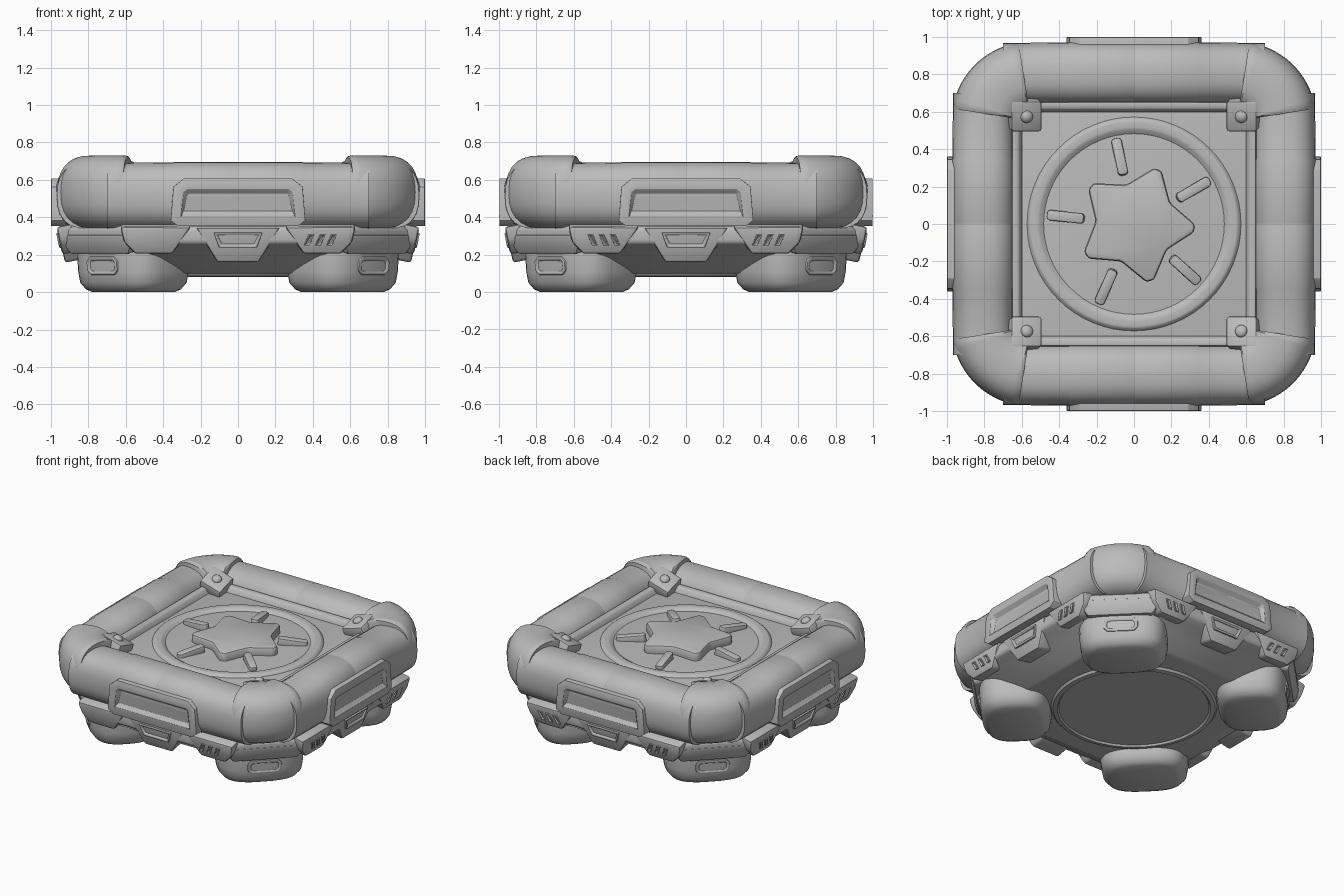
import bpy, bmesh, math
from mathutils import Matrix, Vector

if "Cube" in bpy.data.objects:
    bpy.data.objects.remove(bpy.data.objects["Cube"])

T, R = Matrix.Translation, Matrix.Rotation
grey = bpy.data.materials.new("stone grey")
grey.diffuse_color = (0.5, 0.5, 0.5, 1)
grey.use_nodes = True
grey.node_tree.nodes["Principled BSDF"].inputs["Base Color"].default_value = grey.diffuse_color


def finish(bm, name, mat=Matrix(), bevel=0.0, segs=3, angle=35):
    """Bevel sharp edges, place, shade smooth and link the part."""
    bmesh.ops.recalc_face_normals(bm, faces=bm.faces)
    if bevel:
        edges = [e for e in bm.edges if len(e.link_faces) == 2
                 and e.calc_face_angle(0) > math.radians(25)]
        bmesh.ops.bevel(bm, geom=edges, offset=bevel, segments=segs,
                        profile=0.5, affect='EDGES', clamp_overlap=True)
    bm.transform(mat)
    me = bpy.data.meshes.new(name)
    bm.to_mesh(me)
    bm.free()
    me.shade_smooth()
    me.set_sharp_from_angle(angle=math.radians(angle))
    me.materials.append(grey)
    ob = bpy.data.objects.new(name, me)
    bpy.context.collection.objects.link(ob)
    return ob


def loft(rings, closed=False):
    """Skin a list of point rings, capping the ends unless closed."""
    bm = bmesh.new()
    vs = [[bm.verts.new(p) for p in r] for r in rings]
    n = len(vs[0])
    pairs = list(zip(vs, vs[1:])) + ([(vs[-1], vs[0])] if closed else [])
    for a, b in pairs:
        for i in range(n):
            bm.faces.new((a[i], a[(i + 1) % n], b[(i + 1) % n], b[i]))
    if not closed:
        bm.faces.new(vs[0])
        bm.faces.new(vs[-1])
    return bm


def plate(name, outline, depth, mat, bevel=0.015, inset=0, sink=0, slope=0.012):
    """Extruded outline facing +z (front at z=0), with an optional sunk centre."""
    bm = loft([[(x, y, -depth) for x, y in outline], [(x, y, 0) for x, y in outline]])
    bmesh.ops.recalc_face_normals(bm, faces=bm.faces)
    if inset:
        top = [f for f in bm.faces if f.normal.z > 0.9]
        bmesh.ops.inset_region(bm, faces=top, thickness=inset)
        bmesh.ops.inset_region(bm, faces=top, thickness=slope, depth=-sink)
    return finish(bm, name, mat, bevel, 2)


def rect(w, h, c=0.0):
    """Rectangle outline of half sizes w, h with corners cut by c."""
    return [(-w + c, -h), (w - c, -h), (w, -h + c), (w, h - c),
            (w - c, h), (-w + c, h), (-w, h - c), (-w, -h + c)]


def oval(hw, hh, power, n=28):
    """Squarish oval section."""
    pts = []
    for i in range(n):
        c, s = math.cos(math.tau * i / n), math.sin(math.tau * i / n)
        pts.append((math.copysign(abs(c) ** (2 / power), c) * hw,
                    math.copysign(abs(s) ** (2 / power), s) * hh))
    return pts


def ring(name, levels, outline, bevel=0.008):
    """Closed band: levels are (size, z) around an outline function."""
    return finish(loft([[(x, y, z) for x, y in outline(s)] for s, z in levels], True),
                  name, bevel=bevel, segs=2)


# tapered hull with belt and cut corners
hull = [(0.585, 0.66, 0.10), (0.36, 0.90, 0.31), (0.345, 0.95, 0.37), (0.26, 0.95, 0.38),
        (0.235, 0.90, 0.38), (0.17, 0.80, 0.36), (0.10, 0.68, 0.32)]
finish(loft([[(x, y, z) for x, y in rect(w, w, c)] for z, w, c in hull]),
       "hull", bevel=0.02)

# round plate underneath with raised rim
circle = lambda r: [(r * math.cos(math.tau * i / 64), r * math.sin(math.tau * i / 64))
                    for i in range(64)]
ring("bottom_rim", [(0.56, 0.11), (0.54, 0.085), (0.51, 0.08), (0.49, 0.11)], circle, 0)
finish(loft([[(x, y, z) for x, y in circle(0.5)] for z in (0.092, 0.13)]), "bottom_disc")

# deck: square border and low broad round rim
ring("deck_border", [(0.66, 0.57), (0.65, 0.63), (0.615, 0.62), (0.59, 0.57)],
     lambda s: rect(s, s, 0.06))
ring("deck_circle", [(0.585, 0.57), (0.555, 0.603), (0.51, 0.603), (0.46, 0.57)], circle)

# blunt five-pointed star with rays between its points
star = []
for i in range(5):
    for da, r in ((-4, 0.315), (4, 0.315), (36, 0.215)):
        a = math.radians(-4 + 72 * i + da)
        star.append((0.01 + r * math.cos(a), r * math.sin(a)))
plate("star", star, 0.09, T((0, 0, 0.645)), 0.018)
for k in range(5):
    m = R(math.radians(30 + 72 * k), 4, 'Z') @ T((0.37, 0, 0.622)) @ R(0.12, 4, 'Y')
    plate("star_ray", rect(0.10, 0.028, 0.012), 0.06, m, 0.012)

for k in range(4):
    turn = R(k * math.pi / 2, 4, 'Z')
    side = lambda x, d, z, tilt=0: (turn @ T((x, -d, z)) @ R(math.pi / 2 + tilt, 4, 'X'))
    diag = turn @ R(math.pi / 4, 4, 'Z')     # local -y points out of a corner

    # padded side bumper with a thicker middle sleeve
    rings = []
    for x, s in ((-.70, .985), (-.35, 1), (-.34, 1.02), (-.005, 1.02), (0, 1.012),
                 (.005, 1.02), (.34, 1.02), (.35, 1), (.70, .985)):
        rings.append([(x, -0.805 + u * s, 0.515 + v * s) for u, v in oval(.165, .178, 2.5)])
    finish(loft(rings), "side_bumper", turn)

    # rounded corner bumper
    rings = []
    for i in range(21):
        a = math.radians(9 + 72 * i / 20)
        s = 0.95 if i in (0, 20) else 1
        rings.append([((0.235 + u * s) * math.cos(a) + 0.55, (0.235 + u * s) * math.sin(a) + 0.55,
                       0.533 + v * s) for u, v in oval(.19, .197, 2.5)])
    finish(loft(rings), "corner_bumper", turn, angle=40)

    # side panel with long soft recess
    plate("side_panel", [(-.36, -.10), (-.32, -.13), (.32, -.13), (.36, -.10), (.345, .08),
                         (.29, .125), (-.29, .125), (-.345, .08)], 0.16,
          side(0, 0.998, 0.482), 0.022, 0.06, 0.025, 0.025)

    # lower badge: tapered shield with a slot
    plate("lower_badge", [(-.11, -.1), (.11, -.1), (.225, .09), (-.225, .09)], 0.2,
          side(0, 0.945, 0.255, 0.2), 0.015)
    plate("badge_slot", [(-.10, -.042), (.10, -.042), (.13, .042), (-.13, .042)], 0.04,
          side(0, 0.962, 0.275, 0.2), 0.006, 0.018, 0.02)

    # slanted vent blocks on both sides of the badge
    for sx in (-1, 1):
        block = [(sx * x, y) for x, y in ((-.19, .075), (.19, .075), (.17, -.01),
                                          (.11, -.075), (-.09, -.075))]
        plate("vent_block", block, 0.16, side(sx * 0.44, 0.955, 0.275, 0.2), 0.018)
        if k == 0 and sx < 0:
            continue
        for j in range(3):
            slat = [(-.028, -.03), (.002, -.03), (.028, .03), (-.002, .03)]
            plate("vent_slat", [(sx * x, y) for x, y in slat], 0.03,
                  side(sx * (0.38 + 0.06 * j), 0.964, 0.277, 0.2), 0.005, 0.006, 0.012)

    # stout foot under each corner
    foot = [(0.0, 0.22, 0.17), (0.015, 0.25, 0.20), (0.05, 0.28, 0.225), (0.11, 0.29, 0.235),
            (0.20, 0.295, 0.24), (0.30, 0.29, 0.24)]
    finish(loft([[(x, y - 0.79, z) for x, y in oval(w, d, 3, 36)] for z, w, d in foot]),
           "foot", diag, angle=60)

    # slot plate on the foot and brow plate above it
    plate("foot_slot", rect(0.115, 0.05, 0.025), 0.06,
          diag @ T((0, -1.032, 0.14)) @ R(math.pi / 2 + 0.1, 4, 'X'), 0.008, 0.018, 0.014)
    plate("foot_brow", [(-.29, .055), (.29, .055), (.22, -.06), (-.22, -.06)], 0.14,
          diag @ T((0, -1.07, 0.255)) @ R(math.pi / 2 + 0.3, 4, 'X'), 0.018)

    # diamond clip with stud, leaning toward the deck centre
    clip = diag @ T((0, -0.81, 0.675)) @ R(-0.4, 4, 'X')
    plate("corner_clip", [(0, -.125), (.115, 0), (0, .125), (-.115, 0)], 0.09, clip, 0.014)
    bm = bmesh.new()
    bmesh.ops.create_uvsphere(bm, u_segments=16, v_segments=10, radius=0.034)
    finish(bm, "clip_stud", clip @ Matrix.Diagonal((1, 1, 0.7, 1)))
